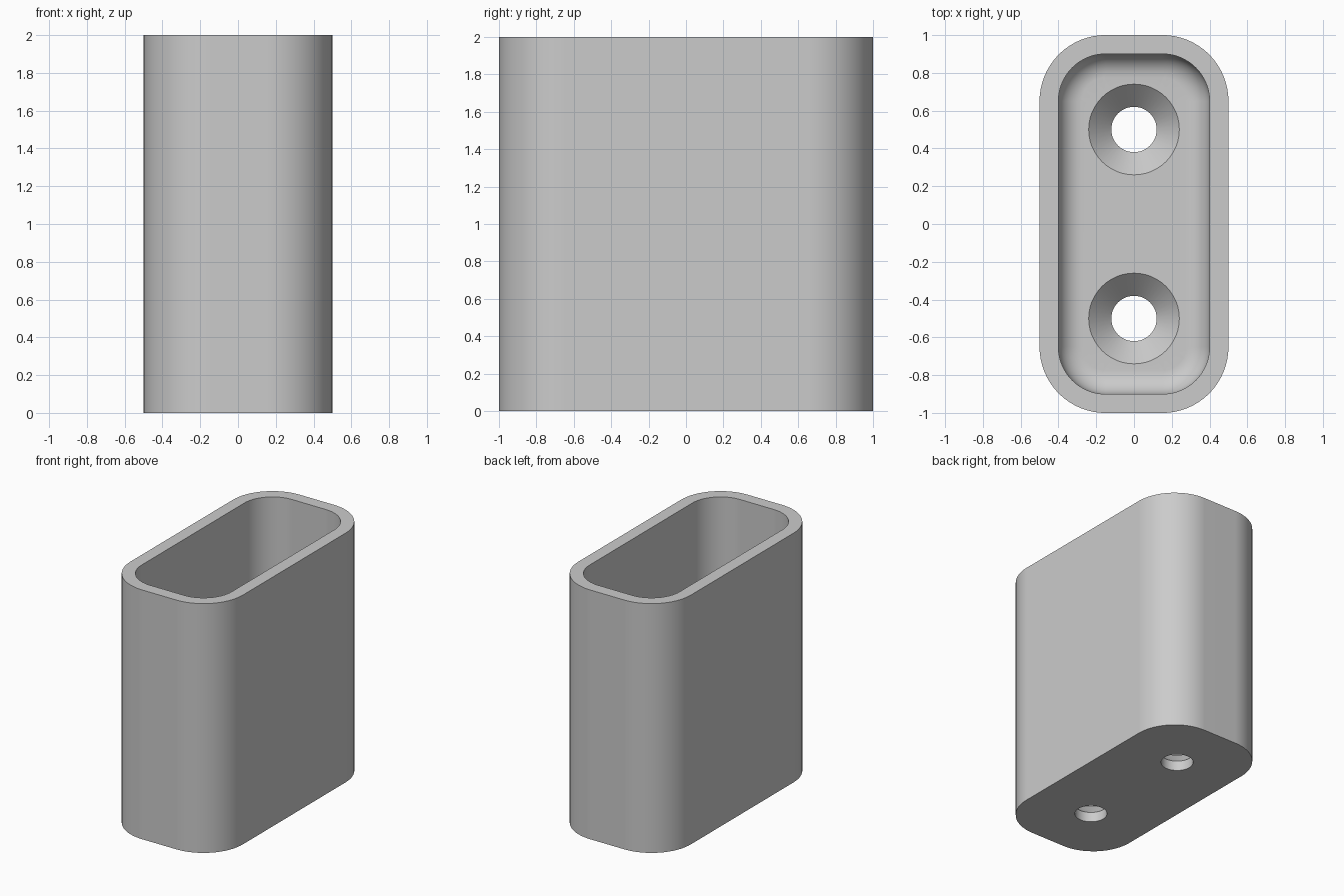
import bpy
import bmesh
from math import cos, sin, pi, radians

if "Cube" in bpy.data.objects:
    bpy.data.objects.remove(bpy.data.objects["Cube"], do_unlink=True)

HALF_X, HALF_Y, HEIGHT = 0.5, 1.0, 2.0
CORNER = 0.35
WALL = 0.1
FLOOR = 0.2
FILLET = 0.125
HOLE_Y = 0.5
HOLE_R, SINK_R = 0.12, 0.24
SINK_DEPTH = 0.12
CORNER_STEPS, FILLET_STEPS, HOLE_STEPS = 16, 8, 48

grey = bpy.data.materials.new("light grey")
grey.use_nodes = True
colour = (0.6, 0.6, 0.6, 1)
grey.diffuse_color = colour
grey.node_tree.nodes["Principled BSDF"].inputs["Base Color"].default_value = colour

bm = bmesh.new()


def rounded_ring(inset, z):
    """Rounded rectangle, moved inward from the outer outline."""
    r = CORNER - inset
    ring = []
    for i, (sx, sy) in enumerate([(1, 1), (-1, 1), (-1, -1), (1, -1)]):
        for k in range(CORNER_STEPS + 1):
            a = (i + k / CORNER_STEPS) * pi / 2
            x = sx * (HALF_X - CORNER) + r * cos(a)
            y = sy * (HALF_Y - CORNER) + r * sin(a)
            ring.append(bm.verts.new((x, y, z)))
    return ring


def circle_ring(y, radius, z):
    angles = [2 * pi * k / HOLE_STEPS for k in range(HOLE_STEPS)]
    return [bm.verts.new((radius * cos(a), y + radius * sin(a), z)) for a in angles]


def bridge(rings):
    for low, high in zip(rings, rings[1:]):
        for k in range(len(low)):
            j = (k + 1) % len(low)
            bm.faces.new((low[k], low[j], high[j], high[k]))


def fill(rings):
    """Flat face bounded by the first ring, with the others as holes."""
    edges = [bm.edges.get((r[k - 1], r[k])) for r in rings for k in range(len(r))]
    bmesh.ops.triangle_fill(bm, edges=edges, use_beauty=True)


# Outer wall, rim, inner wall and the fillet down to the floor
shell = [rounded_ring(0, 0), rounded_ring(0, HEIGHT), rounded_ring(WALL, HEIGHT)]
for k in range(FILLET_STEPS + 1):
    a = k / FILLET_STEPS * pi / 2
    shell.append(rounded_ring(WALL + FILLET * (1 - cos(a)),
                              FLOOR + FILLET * (1 - sin(a))))
bridge(shell)

# Countersunk screw holes
holes = []
for y in (-HOLE_Y, HOLE_Y):
    hole = [circle_ring(y, HOLE_R, 0),
            circle_ring(y, HOLE_R, FLOOR - SINK_DEPTH),
            circle_ring(y, SINK_R, FLOOR)]
    bridge(hole)
    holes.append(hole)

# Underside and floor
fill([shell[0]] + [h[0] for h in holes])
fill([shell[-1]] + [h[-1] for h in holes])
bmesh.ops.recalc_face_normals(bm, faces=bm.faces)

mesh = bpy.data.meshes.new("holder_cup")
bm.to_mesh(mesh)
bm.free()
mesh.materials.append(grey)
cup = bpy.data.objects.new("holder_cup", mesh)
bpy.context.collection.objects.link(cup)

# Smooth curves, with crisp rims and even flat faces
bpy.ops.object.select_all(action="DESELECT")
cup.select_set(True)
bpy.context.view_layer.objects.active = cup
bpy.ops.object.shade_smooth_by_angle(angle=radians(30))
normals = cup.modifiers.new("even_normals", "WEIGHTED_NORMAL")
normals.keep_sharp = True
